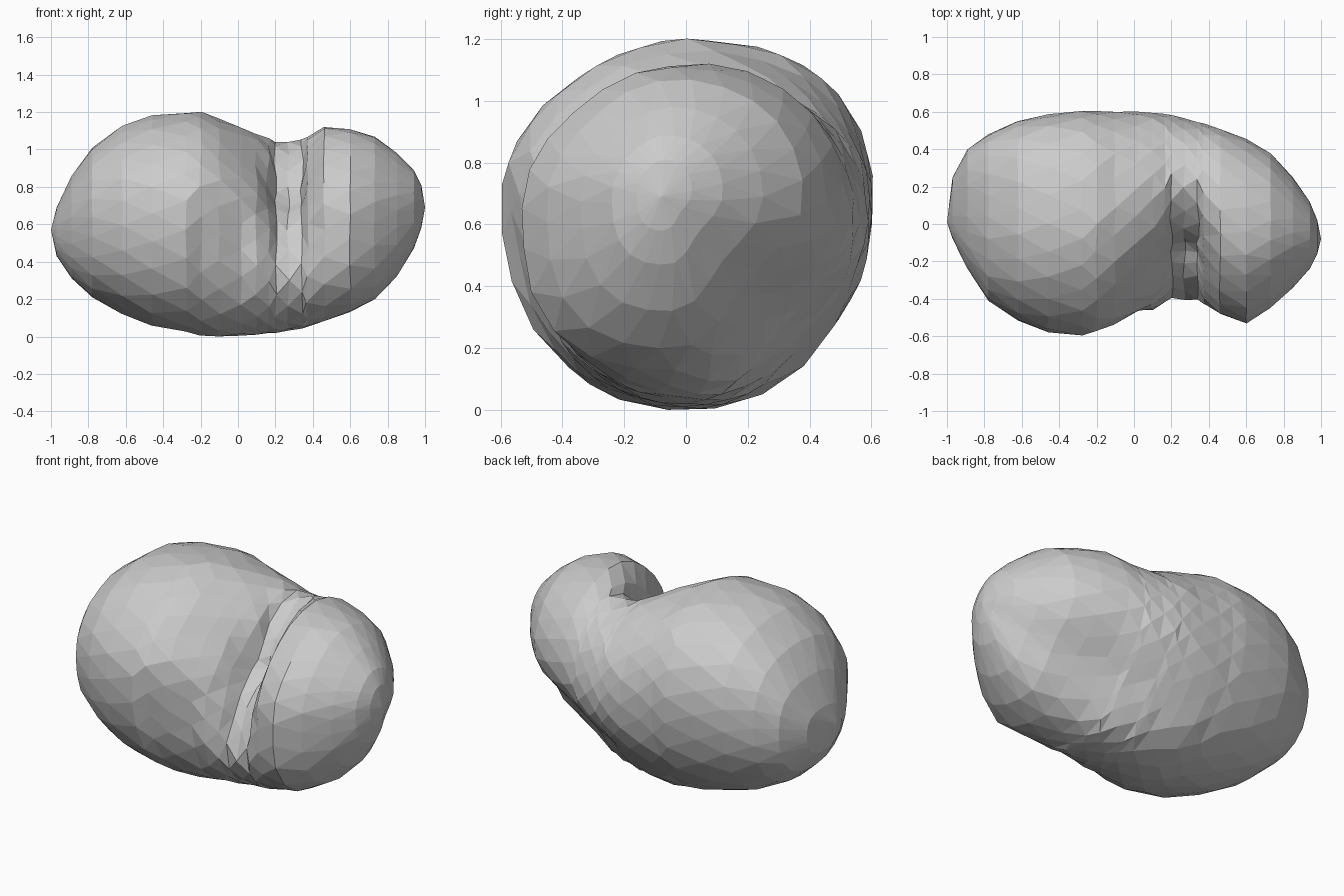
import bpy, bmesh, random
from math import sin, cos, pi, radians

random.seed(4)
if "Cube" in bpy.data.objects:
    bpy.data.objects.remove(bpy.data.objects["Cube"], do_unlink=True)

RING = 24

# Cross-sections along the body: x, front y, back y, bottom z, top z, fold depth
SECTIONS = [
    (-.97, -.08, .25, .43, .69, 0), (-.89, -.24, .4, .31, .86, 0),
    (-.78, -.41, .48, .21, 1.01, 0), (-.62, -.52, .55, .12, 1.13, 0),
    (-.46, -.58, .585, .06, 1.18, 0), (-.28, -.6, .605, .02, 1.2, 0),
    (-.2, -.6, .605, .01, 1.2, 0), (-.1, -.57, .605, 0, 1.165, .01),
    (.02, -.52, .605, 0, 1.13, .06), (.1, -.49, .6, .01, 1.1, .14),
    (.16, -.46, .59, .015, 1.08, .24), (.2, -.45, .585, .02, 1.07, .43),
    (.27, -.44, .57, .03, 1.07, .48), (.34, -.45, .55, .04, 1.08, .45),
    (.37, -.46, .54, .05, 1.09, .2), (.46, -.49, .51, .08, 1.125, .02),
    (.6, -.53, .455, .13, 1.11, 0), (.73, -.45, .38, .2, 1.07, 0),
    (.85, -.34, .25, .32, .98, 0), (.94, -.24, .12, .47, .89, 0),
    (.98, -.16, .02, .58, .81, 0),
]
TIPS = [(-1, .01, .57), (1, -.08, .69)]


def bump(angle, start, end):
    """Smooth hump between two angles in degrees, zero outside."""
    t = (angle - radians(start)) / radians(end - start)
    return sin(pi * t) if 0 < t < 1 else 0


def fullness(x, angle):
    """Swell or flatten each quarter of a section, blending left to right."""
    t = min(1, max(0, (x + .15) / .55))
    t = t * t * (3 - 2 * t)
    end = abs(x) * .08
    # Quarters: upper back, upper front, lower front, lower back
    big_lobe = (end, end - .06, .05, end)
    small_lobe = (0, -.06, .11, -.22)
    quarter = int(angle / (pi / 2)) % 4
    amount = big_lobe[quarter] * (1 - t) + small_lobe[quarter] * t
    return amount * sin(2 * angle) ** 2


def section_point(section, angle):
    x, front, back, low, high, depth = section
    ry, rz = (back - front) / 2, (high - low) / 2
    # Deep fold on the upper front
    fold = depth * bump(angle, 72, 210)
    radius = 1 + fullness(x, angle) - fold
    # Crease beside the big lobe on the lower front
    if -.25 < x < .05:
        radius -= .08 * bump(angle, 165, 235)
    lift = .12 if cos(angle) > 0 else .07
    y = (front + back) / 2 + ry * cos(angle) * radius
    z = (low + high) / 2 + rz * (sin(angle) + lift * cos(angle) ** 2) * radius
    wobble = .01 * (1 - abs(x)) + .015 * fold
    return (x + random.uniform(-1, 1) * wobble,
            y + random.uniform(-1, 1) * wobble * .6,
            max(0, z + random.uniform(-1, 1) * wobble * .6))


def build_body():
    bm = bmesh.new()
    rings = []
    for row, section in enumerate(SECTIONS):
        # Stagger alternate rings for irregular triangular facets
        shift = row % 2 * .5
        rings.append([bm.verts.new(section_point(section, 2 * pi * (i + shift) / RING))
                      for i in range(RING)])
    for row, (a, b) in enumerate(zip(rings, rings[1:])):
        for i in range(RING):
            j = (i + 1) % RING
            if row % 2:
                bm.faces.new((a[i], a[j], b[j]))
                bm.faces.new((a[i], b[j], b[i]))
            else:
                bm.faces.new((a[i], a[j], b[i]))
                bm.faces.new((a[j], b[j], b[i]))
    # Rounded tips
    for tip, ring in zip(TIPS, (rings[0], rings[-1])):
        point = bm.verts.new(tip)
        for i in range(RING):
            bm.faces.new((point, ring[i], ring[(i + 1) % RING]))
    bmesh.ops.recalc_face_normals(bm, faces=bm.faces)
    mesh = bpy.data.meshes.new("bean_body")
    bm.to_mesh(mesh)
    bm.free()
    return mesh


# Plain grey surface
grey = bpy.data.materials.new("light grey")
grey.use_nodes = True
colour = (.6, .6, .6, 1)
grey.diffuse_color = colour
grey.node_tree.nodes["Principled BSDF"].inputs["Base Color"].default_value = colour

body = bpy.data.objects.new("bean_body", build_body())
body.data.materials.append(grey)
bpy.context.collection.objects.link(body)
